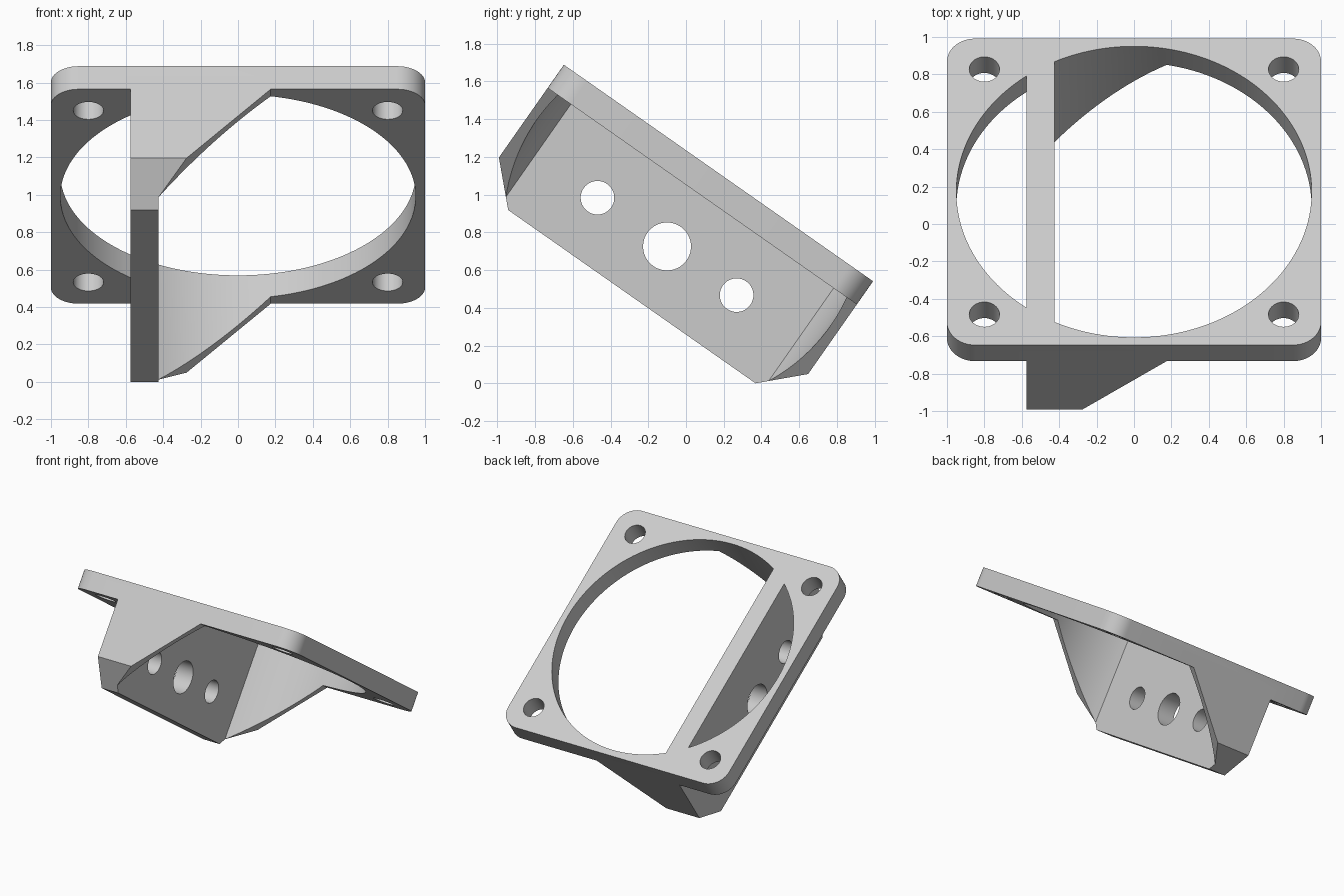
import bpy, bmesh
from math import sin, cos, radians, pi, acos
from mathutils import Vector

if "Cube" in bpy.data.objects:
    bpy.data.objects.remove(bpy.data.objects["Cube"], do_unlink=True)

TILT = radians(35)
THICK = 0.15                  # plate and wall thickness
WALL_OUT, WALL_IN = -0.575, -0.425
DEPTH = 0.8                   # wall depth below the plate top
BORE = 0.95

grey = bpy.data.materials.new("light grey")
grey.use_nodes = True
grey.diffuse_color = (0.6, 0.6, 0.6, 1)
grey.node_tree.nodes["Principled BSDF"].inputs["Base Color"].default_value = (0.6, 0.6, 0.6, 1)


def prism(name, outline, direction):
    """Extrude a flat 3D outline along a direction into a solid."""
    bm = bmesh.new()
    face = bm.faces.new([bm.verts.new(p) for p in outline])
    new = bmesh.ops.extrude_face_region(bm, geom=[face])["geom"]
    bmesh.ops.translate(bm, vec=Vector(direction),
                        verts=[g for g in new if isinstance(g, bmesh.types.BMVert)])
    bmesh.ops.recalc_face_normals(bm, faces=bm.faces)
    mesh = bpy.data.meshes.new(name)
    bm.to_mesh(mesh)
    bm.free()
    mesh.materials.append(grey)
    obj = bpy.data.objects.new(name, mesh)
    bpy.context.collection.objects.link(obj)
    return obj


def arc(cx, cy, r, a0, a1, n):
    return [(cx + r * cos(a0 + (a1 - a0) * i / n), cy + r * sin(a0 + (a1 - a0) * i / n))
            for i in range(n + 1)]


def combine(target, other, operation):
    mod = target.modifiers.new("combine", 'BOOLEAN')
    mod.operation, mod.solver, mod.object = operation, 'EXACT', other
    bpy.context.view_layer.objects.active = target
    bpy.ops.object.modifier_apply(modifier=mod.name)
    bpy.data.objects.remove(other, do_unlink=True)


# Square plate with rounded corners, top at z = 0
outline = []
for k, (sx, sy) in enumerate([(1, 1), (-1, 1), (-1, -1), (1, -1)]):
    outline += arc(sx * 0.85, sy * 0.85, 0.15, k * pi / 2, (k + 1) * pi / 2, 12)
bracket = prism("mounting_bracket", [(x, y, -THICK) for x, y in outline], (0, 0, THICK))

# Wall with sloping gussets
profile = [(WALL_OUT, -0.07), (0.175, -0.07), (0.175, -THICK),
           (WALL_IN, -0.75), (WALL_IN, -DEPTH), (WALL_OUT, -DEPTH)]
wall = prism("wall", [(x, -1, z) for x, z in profile], (0, 2, 0))

# Chamfer both lower ends of the wall
for s in (-1, 1):
    wedge = [(-0.8, s * 0.7, -0.9), (-0.8, s * 1.1, -0.5), (-0.8, s * 1.1, -0.9)]
    combine(wall, prism("chamfer_cutter", wedge, (1.2, 0, 0)), 'DIFFERENCE')
combine(bracket, wall, 'UNION')

# Large bore, interrupted by the wall
a_in, a_out = acos(WALL_IN / BORE), acos(WALL_OUT / BORE)
right_part = arc(0, 0, BORE, -a_in, a_in, 96)
left_part = arc(0, 0, BORE, a_out, 2 * pi - a_out, 48)
for part in (right_part, left_part):
    combine(bracket, prism("bore_cutter", [(x, y, -1) for x, y in part], (0, 0, 1.2)),
            'DIFFERENCE')

# Corner screw holes
for sx in (-0.8, 0.8):
    for sy in (-0.8, 0.8):
        ring = arc(sx, sy, 0.081, 0, 2 * pi, 40)[:-1]
        combine(bracket, prism("screw_cutter", [(x, y, -0.3) for x, y in ring], (0, 0, 0.5)),
                'DIFFERENCE')

# Three holes through the wall
for y, r in ((-0.45, 0.089), (0, 0.127), (0.45, 0.089)):
    ring = arc(y, -0.475, r, 0, 2 * pi, 48)[:-1]
    combine(bracket, prism("wall_hole_cutter", [(-0.7, a, b) for a, b in ring], (0.4, 0, 0)),
            'DIFFERENCE')

# Tilt the bracket and stand it on the ground
bracket.rotation_euler = (-TILT, 0, 0)
bracket.location = (0, 0.172, DEPTH * (sin(TILT) + cos(TILT)))
bpy.ops.object.select_all(action='DESELECT')
bracket.select_set(True)
bpy.context.view_layer.objects.active = bracket
bpy.ops.object.transform_apply(location=True, rotation=True, scale=True)
bpy.ops.object.shade_smooth_by_angle(angle=radians(25))
